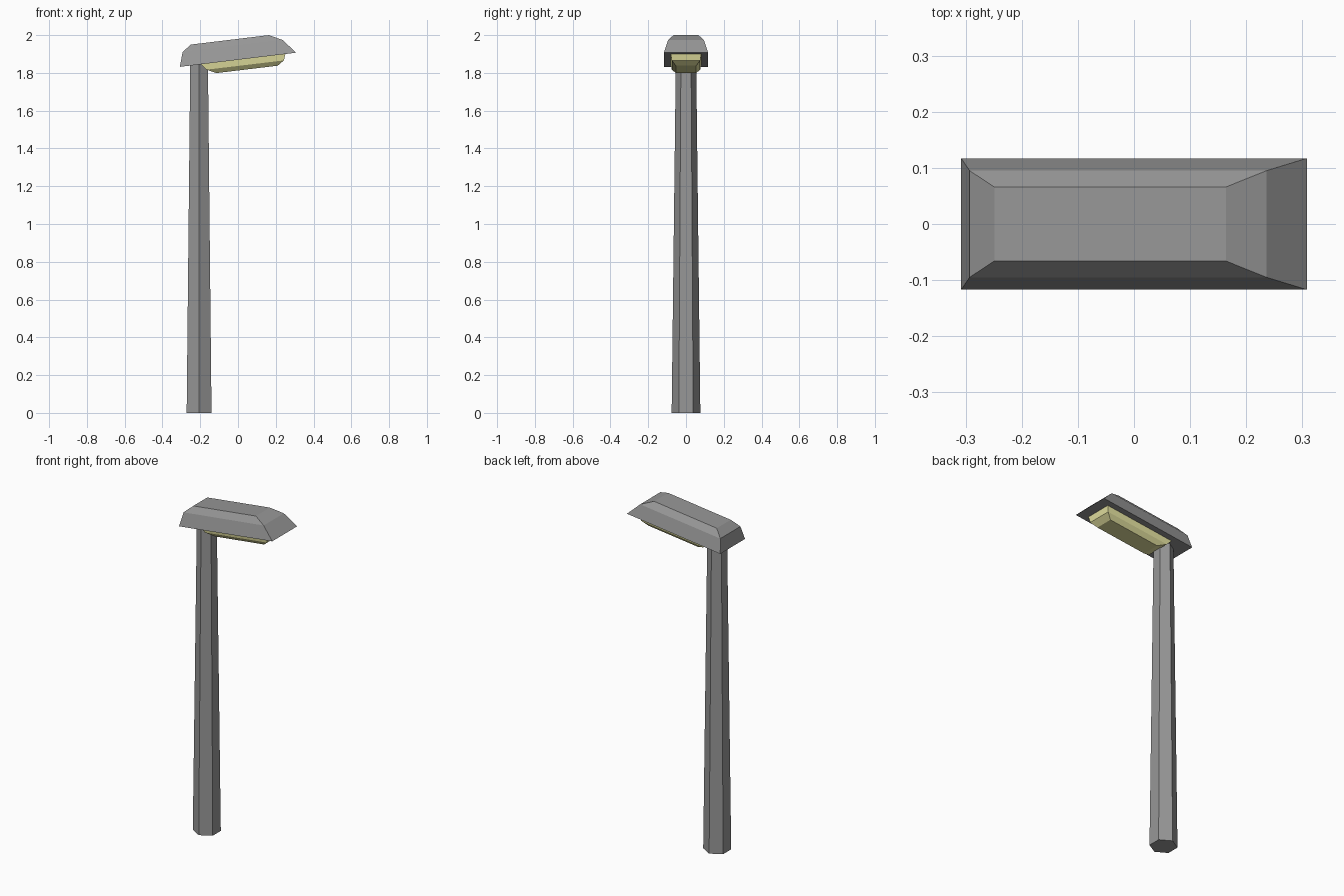
import bpy, bmesh
from math import cos, sin, pi

if "Cube" in bpy.data.objects:
    bpy.data.objects.remove(bpy.data.objects["Cube"])

GREY = (0.31, 0.31, 0.31, 1)
YELLOW = (0.80, 0.78, 0.36, 1)


def material(name, color):
    mat = bpy.data.materials.new(name)
    mat.diffuse_color = color
    mat.use_nodes = True
    mat.node_tree.nodes["Principled BSDF"].inputs["Base Color"].default_value = mat.diffuse_color
    return mat


def loft(name, rings, mat):
    """Skin a stack of equal-sized point rings and cap both ends."""
    bm = bmesh.new()
    loops = [[bm.verts.new(p) for p in ring] for ring in rings]
    n = len(loops[0])
    for a, b in zip(loops, loops[1:]):
        for i in range(n):
            j = (i + 1) % n
            bm.faces.new((a[i], a[j], b[j], b[i]))
    bm.faces.new(loops[0])
    bm.faces.new(loops[-1])
    bmesh.ops.recalc_face_normals(bm, faces=bm.faces)
    mesh = bpy.data.meshes.new(name)
    bm.to_mesh(mesh)
    bm.free()
    mesh.materials.append(mat)
    obj = bpy.data.objects.new(name, mesh)
    bpy.context.collection.objects.link(obj)


def hexagon(cx, r, z):
    # corners point along y
    return [(cx + r * sin(i * pi / 3), r * cos(i * pi / 3), z) for i in range(6)]


def tilted_rect(x0, z0, x1, z1, w):
    # rectangle sloping from (x0, z0) to (x1, z1), half width w
    return [(x0, -w, z0), (x1, -w, z1), (x1, w, z1), (x0, w, z0)]


metal = material("grey_metal", GREY)
glow = material("yellow_lens", YELLOW)

# tapered six-sided pole
loft("pole", [hexagon(-0.206, 0.076, 0.0), hexagon(-0.206, 0.054, 1.855)], metal)

# sloping lamp housing
loft("lamp_housing", [
    tilted_rect(-0.308, 1.832, 0.308, 1.907, 0.117),
    tilted_rect(-0.293, 1.911, 0.236, 1.974, 0.095),
    tilted_rect(-0.249, 1.950, 0.164, 2.000, 0.066),
], metal)

# glowing lens under the housing
loft("lamp_lens", [
    tilted_rect(-0.196, 1.847, 0.251, 1.901, 0.081),
    tilted_rect(-0.166, 1.817, 0.243, 1.866, 0.075),
    tilted_rect(-0.115, 1.799, 0.210, 1.838, 0.054),
], glow)
